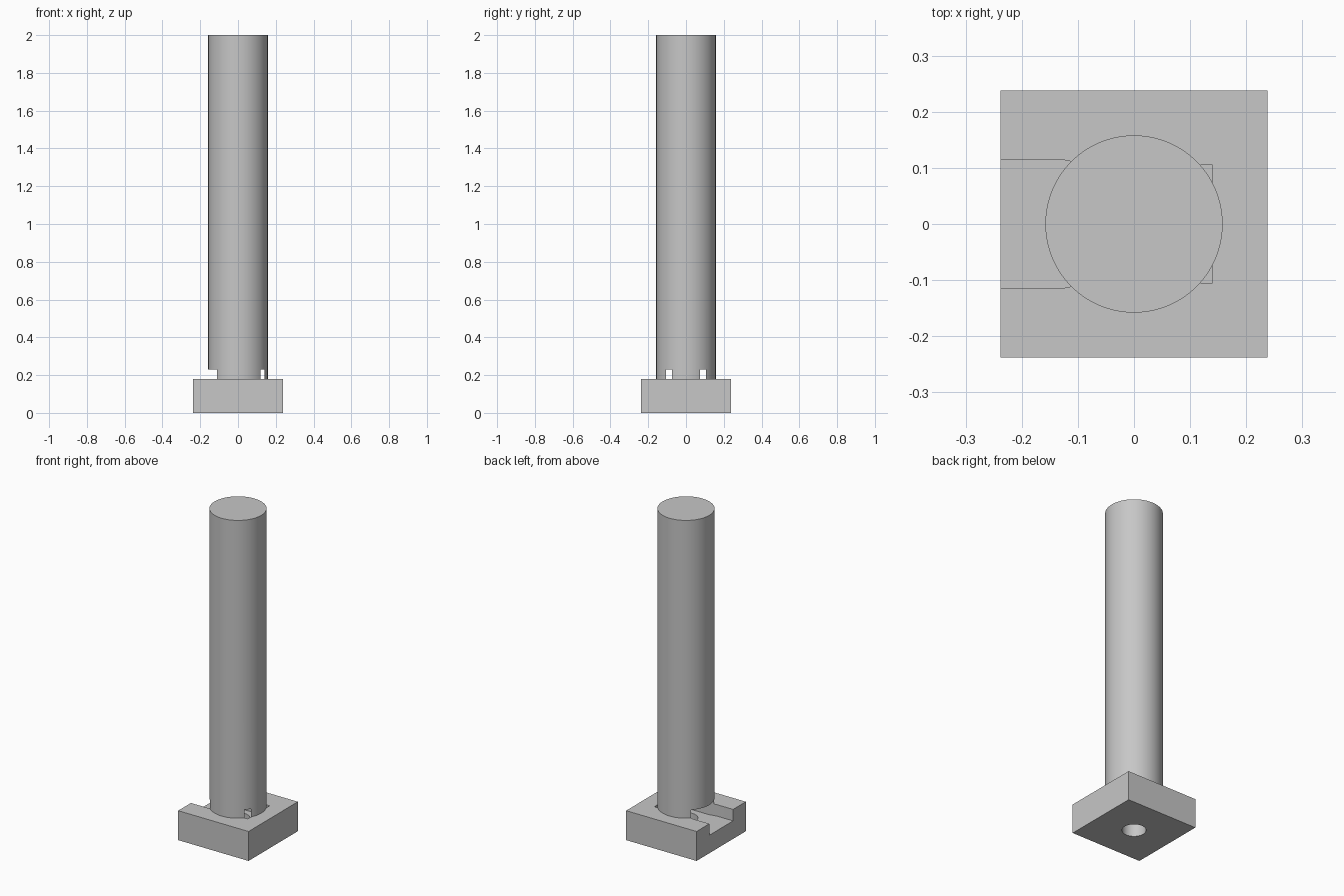
import bpy, bmesh, math
from mathutils import Matrix

cube = bpy.data.objects.get("Cube")
if cube:
    bpy.data.objects.remove(cube, do_unlink=True)

grey = bpy.data.materials.new("plain grey")
grey.use_nodes = True
colour = (0.57, 0.57, 0.57, 1)
grey.diffuse_color = colour
grey.node_tree.nodes["Principled BSDF"].inputs["Base Color"].default_value = colour


def make_object(name, bm):
    bmesh.ops.recalc_face_normals(bm, faces=bm.faces)
    mesh = bpy.data.meshes.new(name)
    bm.to_mesh(mesh)
    bm.free()
    mesh.materials.append(grey)
    obj = bpy.data.objects.new(name, mesh)
    bpy.context.collection.objects.link(obj)
    return obj


def prism(name, outline, bottom, top):
    """Extrude a flat outline upwards."""
    bm = bmesh.new()
    face = bm.faces.new([bm.verts.new((x, y, bottom)) for x, y in outline])
    grown = bmesh.ops.extrude_face_region(bm, geom=[face])["geom"]
    verts = [v for v in grown if isinstance(v, bmesh.types.BMVert)]
    bmesh.ops.translate(bm, verts=verts, vec=(0, 0, top - bottom))
    return make_object(name, bm)


def cylinder(name, radius, bottom, top, sides):
    bm = bmesh.new()
    bmesh.ops.create_cone(bm, cap_ends=True, segments=sides,
                          radius1=radius, radius2=radius, depth=top - bottom,
                          matrix=Matrix.Translation((0, 0, (bottom + top) / 2)))
    return make_object(name, bm)


def cut(target, cutters):
    bpy.context.view_layer.objects.active = target
    for cutter in cutters:
        mod = target.modifiers.new("cut", 'BOOLEAN')
        mod.operation = 'DIFFERENCE'
        mod.solver = 'EXACT'
        mod.object = cutter
        bpy.ops.object.modifier_apply(modifier=mod.name)


# Square foot and round post
half, seat = 0.238, 0.18
foot = prism("foot_block", [(-half, -half), (half, -half), (half, half), (-half, half)], 0, seat)
post = cylinder("post", 0.158, seat, 2.0, 96)

# Nut pocket, open on one side with a slightly flared mouth
side = [(-0.3, 0.115), (-0.13, 0.115), (-0.08, 0.105), (0.14, 0.105)]
pocket = prism("pocket_cutter", side + [(x, -y) for x, y in reversed(side)], 0.11, 0.23)

# Bolt hole from below
hole = cylinder("hole_cutter", 0.066, -0.1, 0.4, 48)

for part in (foot, post):
    cut(part, (pocket, hole))
for cutter in (pocket, hole):
    bpy.data.objects.remove(cutter, do_unlink=True)

# Smooth round walls, sharp edges
bpy.ops.object.select_all(action='DESELECT')
for part in (foot, post):
    part.select_set(True)
bpy.context.view_layer.objects.active = post
bpy.ops.object.shade_smooth_by_angle(angle=math.radians(30))
